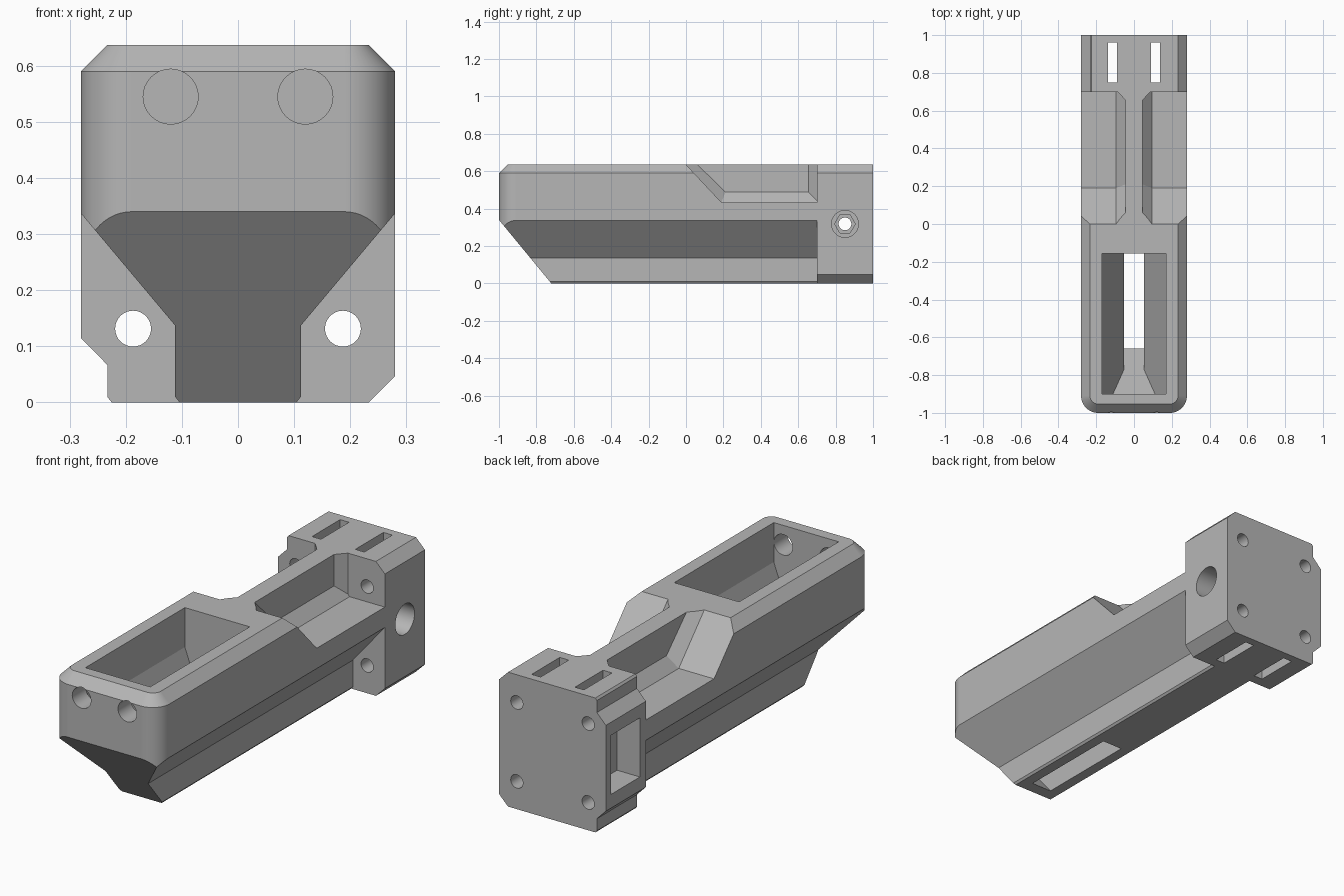
import bpy, bmesh, math
from mathutils import Vector

cube = bpy.data.objects.get("Cube")
if cube:
    bpy.data.objects.remove(cube, do_unlink=True)

grey = bpy.data.materials.new("printed_grey")
grey.use_nodes = True
grey.diffuse_color = (0.47, 0.47, 0.47, 1)
grey.node_tree.nodes["Principled BSDF"].inputs["Base Color"].default_value = (0.47, 0.47, 0.47, 1)


def loft(name, rings):
    """Closed solid through matching rings of points."""
    bm = bmesh.new()
    loops = [[bm.verts.new(p) for p in ring] for ring in rings]
    n = len(loops[0])
    for a, b in zip(loops, loops[1:]):
        for i in range(n):
            j = (i + 1) % n
            bm.faces.new((a[i], a[j], b[j], b[i]))
    bm.faces.new(loops[0])
    bm.faces.new(loops[-1])
    bmesh.ops.recalc_face_normals(bm, faces=bm.faces)
    mesh = bpy.data.meshes.new(name)
    bm.to_mesh(mesh)
    bm.free()
    mesh.materials.append(grey)
    obj = bpy.data.objects.new(name, mesh)
    bpy.context.collection.objects.link(obj)
    return obj


def box(name, x, y, z):
    return loft(name, [[(x[0], y[0], h), (x[1], y[0], h), (x[1], y[1], h), (x[0], y[1], h)] for h in z])


def bore(name, start, end, radius, sides=32):
    start, end = Vector(start), Vector(end)
    turn = (end - start).to_track_quat('Z', 'Y')
    circle = [turn @ Vector((radius * math.cos(t), radius * math.sin(t), 0))
              for t in (2 * math.pi * i / sides for i in range(sides))]
    return loft(name, [[p + start for p in circle], [p + end for p in circle]])


def combine(target, tool, operation='DIFFERENCE'):
    mod = target.modifiers.new("combine", 'BOOLEAN')
    mod.object, mod.operation, mod.solver = tool, operation, 'EXACT'
    bpy.context.view_layer.objects.active = target
    bpy.ops.object.modifier_apply(modifier=mod.name)
    bpy.data.objects.remove(tool, do_unlink=True)


W, H, C = 0.28, 0.637, 0.047      # half width, height, chamfer
R, BACK = 0.09, 0.702             # nose corner radius, end of the body


def plan(inset, z):
    """Body outline from above, with a rounded nose."""
    r, cx, cy = R - inset, W - R, R - 1
    pts = [(W - inset, BACK, z), (-W + inset, BACK, z)]
    for side, first in ((-1, 180), (1, 270)):
        for i in range(15):
            t = math.radians(first + 90 * i / 14)
            pts.append((side * cx + r * math.cos(t), cy + r * math.sin(t), z))
    return pts


# Body: rounded plan trimmed to a tapering keel section
body = loft("grip_body", [plan(0, 0), plan(0, H - C), plan(C, H)])
half = [(0.105, -0.001), (0.112, 0.01), (0.112, 0.137), (W, 0.337), (0.4, 0.338), (0.4, 0.8)]
section = half + [(-x, z) for x, z in reversed(half)]
section[0], section[-1] = (0.104, 0), (-0.104, 0)
combine(body, loft("keel_section", [[(x, y, z) for x, z in section] for y in (-1.2, 0.9)]), 'INTERSECT')

# Slanted underside of the nose
wedge = [(-1.1, 0.4614), (-0.62, -0.1214), (-1.1, -0.1214)]
combine(body, loft("nose_slant", [[(x, y, z) for y, z in wedge] for x in (-0.5, 0.5)]))

# Side notches leaving a central web with chamfered inner edges
outer = [(-0.095, 0.737), (0.19, 0.433), (0.71, 0.433), (0.71, 0.737)]
inner = [(-0.04, 0.737), (0.21, 0.488), (0.655, 0.488), (0.655, 0.737)]
for s in (-1, 1):
    rings = [[(s * x, y, z) for y, z in prof] for x, prof in ((0.4, outer), (0.095, outer), (0.045, inner))]
    combine(body, loft("side_notch", rings))

# Hopper well: open top, tapered sides, slanted front, slot through the bottom
well = [(0.053, -0.1), (0.053, 0.134), (0.17, 0.45), (0.17, 0.8)]
well += [(-x, z) for x, z in reversed(well)]
hopper = loft("hopper", [[(x, y, z) for x, z in well] for y in (-0.9, -0.155)])
slant = [(-0.9 - 0.1, 0.412), (-0.577, -0.1), (-1.0, -0.1)]
combine(hopper, loft("hopper_slant", [[(x, y, z) for y, z in slant] for x in (-0.5, 0.5)]))
combine(body, hopper)

# Two holes through the nose wall
for s in (-1, 1):
    combine(body, bore("nose_hole", (s * 0.12, -1.1, 0.545), (s * 0.12, -0.85, 0.545), 0.049))

# Mounting block with a stepped -x side
step = [(-0.225, 0), (-0.233, 0.01), (-0.233, 0.067), (-W, 0.115)]
outline = step + [(x, H - z) for x, z in reversed(step)]
outline += [(W - C, H), (W, H - C), (W, C), (W - C, 0)]
block = loft("mounting_block", [[(x, y, z) for x, z in outline] for y in (0.7, 1)])
MID = H / 2
for s in (-1, 1):
    combine(block, box("strap_slot", sorted((s * 0.09, s * 0.137)), (0.75, 0.96), (-0.1, 0.8)))
    for t in (-1, 1):
        spot = (s * 0.187, MID + t * 0.187)
        combine(block, bore("screw_hole", (spot[0], 0.6, spot[1]), (spot[0], 1.1, spot[1]), 0.032))

# Side recess on -x, counterbored cross hole from +x
combine(block, box("side_recess", (-0.4, -0.16), (0.745, 0.96), (0.18, 0.46)))
for x0, x1, radius, sides in ((0.16, 0.4, 0.072, 32), (0.06, 0.2, 0.055, 6), (-0.3, 0.2, 0.034, 32)):
    combine(block, bore("cross_hole", (x0, 0.85, MID), (x1, 0.85, MID), radius, sides))

combine(body, block, 'UNION')

# Smooth rounded surfaces, keep flat faces crisp
bpy.ops.object.select_all(action='DESELECT')
body.select_set(True)
bpy.context.view_layer.objects.active = body
bpy.ops.object.shade_smooth_by_angle(angle=math.radians(20))
weighted = body.modifiers.new("weighted_normals", 'WEIGHTED_NORMAL')
weighted.keep_sharp = True
